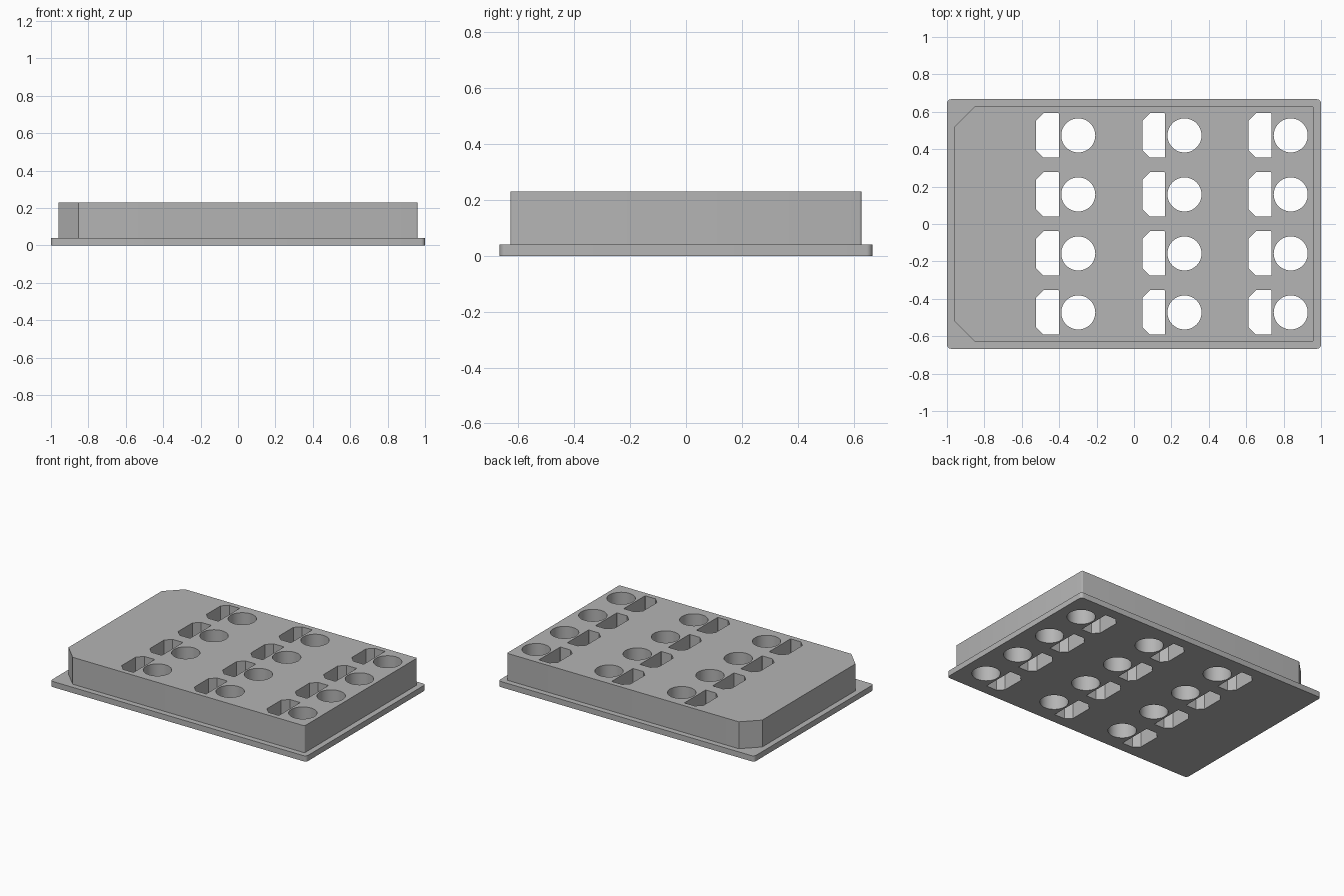
import bpy
import bmesh
from math import cos, sin, pi

if "Cube" in bpy.data.objects:
    bpy.data.objects.remove(bpy.data.objects["Cube"])

# Material
grey = bpy.data.materials.new("plain grey")
grey.use_nodes = True
COLOUR = (0.46, 0.46, 0.46, 1)
grey.diffuse_color = COLOUR
grey.node_tree.nodes["Principled BSDF"].inputs["Base Color"].default_value = COLOUR


def outline(x0, x1, y0, y1, left, right):
    """Rectangle with (size, steps) corners; one step makes a chamfer."""
    points = []
    corners = [(x1, y1, -1, -1, right), (x0, y1, 1, -1, left),
               (x0, y0, 1, 1, left), (x1, y0, -1, 1, right)]
    for i, (x, y, sx, sy, (r, steps)) in enumerate(corners):
        for k in range(steps + 1):
            a = (i + k / steps) * pi / 2
            points.append((x + sx * r + r * cos(a), y + sy * r + r * sin(a)))
    return points


def circle(x, y, r, n=64):
    return [(x + r * cos(2 * pi * k / n), y + r * sin(2 * pi * k / n)) for k in range(n)]


def prisms(name, outlines, z0, z1):
    """One object made of upright prisms."""
    bm = bmesh.new()
    for points in outlines:
        base = bm.faces.new([bm.verts.new((x, y, z0)) for x, y in points])
        top = bmesh.ops.extrude_face_region(bm, geom=[base])["geom"]
        moved = [v for v in top if isinstance(v, bmesh.types.BMVert)]
        bmesh.ops.translate(bm, verts=moved, vec=(0, 0, z1 - z0))
    bmesh.ops.recalc_face_normals(bm, faces=bm.faces[:])
    mesh = bpy.data.meshes.new(name)
    bm.to_mesh(mesh)
    bm.free()
    mesh.materials.append(grey)
    obj = bpy.data.objects.new(name, mesh)
    bpy.context.collection.objects.link(obj)
    return obj


def combine(target, tool, operation):
    mod = target.modifiers.new(operation.lower(), 'BOOLEAN')
    mod.object, mod.operation, mod.solver = tool, operation, 'EXACT'
    bpy.context.view_layer.objects.active = target
    bpy.ops.object.modifier_apply(modifier=mod.name)
    bpy.data.objects.remove(tool)


# Base flange and raised block with two chamfered corners
ROUND = (0.022, 6)
block = prisms("perforated_block",
               [outline(-1, 1, -0.667, 0.667, ROUND, ROUND)], 0, 0.04)
body = prisms("raised_body",
              [outline(-0.96, 0.96, -0.628, 0.628, (0.108, 1), (0.008, 4))], 0.02, 0.23)
combine(block, body, 'UNION')

# Grid of through holes: a chamfered slot beside a round bore
holes = []
for col in range(3):
    for row in range(4):
        x = -0.298 + 0.568 * col
        y = -0.473 + 0.3155 * row
        holes.append(circle(x, y, 0.091))
        holes.append(outline(x - 0.225, x - 0.104, y - 0.119, y + 0.119,
                             (0.04, 1), (0.002, 1)))
cutter = prisms("hole_cutter", holes, -0.1, 0.4)
cutter.hide_render = True
combine(block, cutter, 'DIFFERENCE')

# Smooth bores, crisp edges
bpy.ops.object.select_all(action='DESELECT')
block.select_set(True)
bpy.context.view_layer.objects.active = block
bpy.ops.object.shade_smooth_by_angle(angle=pi / 6)
